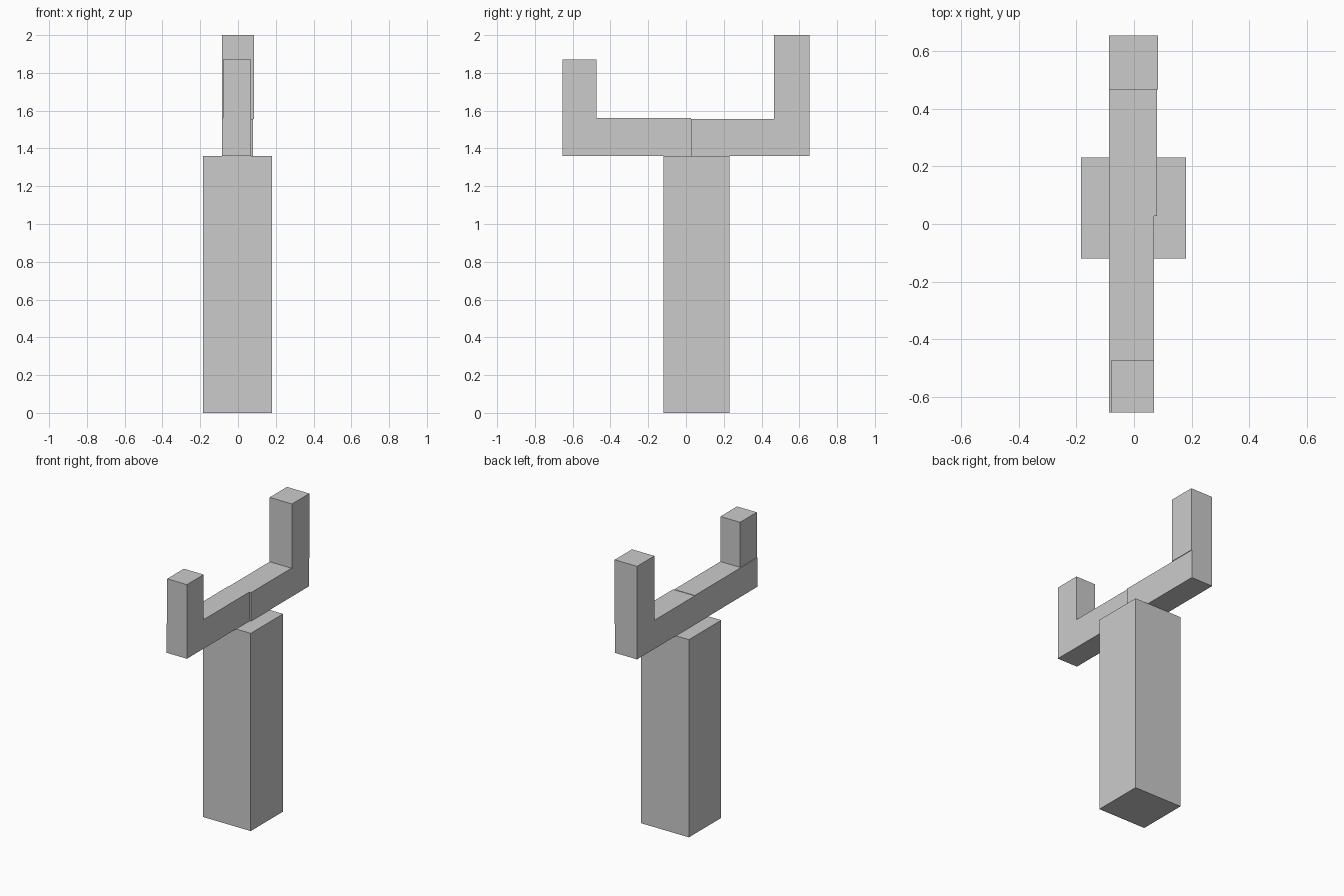
import bpy
import bmesh
from mathutils import Vector

if "Cube" in bpy.data.objects:
    bpy.data.objects.remove(bpy.data.objects["Cube"])


def box(name, x, y, z):
    """Box spanning the given (min, max) ranges."""
    lo, hi = Vector((x[0], y[0], z[0])), Vector((x[1], y[1], z[1]))
    bm = bmesh.new()
    bmesh.ops.create_cube(bm, size=1)
    bmesh.ops.scale(bm, vec=hi - lo, verts=bm.verts)
    mesh = bpy.data.meshes.new(name)
    bm.to_mesh(mesh)
    bm.free()
    obj = bpy.data.objects.new(name, mesh)
    obj.location = (lo + hi) / 2
    bpy.context.collection.objects.link(obj)


BASE = 1.36   # top of the trunk, underside of the arms

# Main column
box("trunk", (-0.184, 0.181), (-0.12, 0.231), (0, BASE))

# Short branch towards the front
box("front_arm", (-0.086, 0.07), (-0.655, 0.027), (BASE, 1.56))
box("front_upright", (-0.08, 0.07), (-0.655, -0.474), (1.56, 1.87))

# Taller branch towards the back
box("back_arm", (-0.086, 0.08), (0.027, 0.655), (BASE, 1.557))
box("back_upright", (-0.086, 0.084), (0.467, 0.655), (1.557, 2.0))
